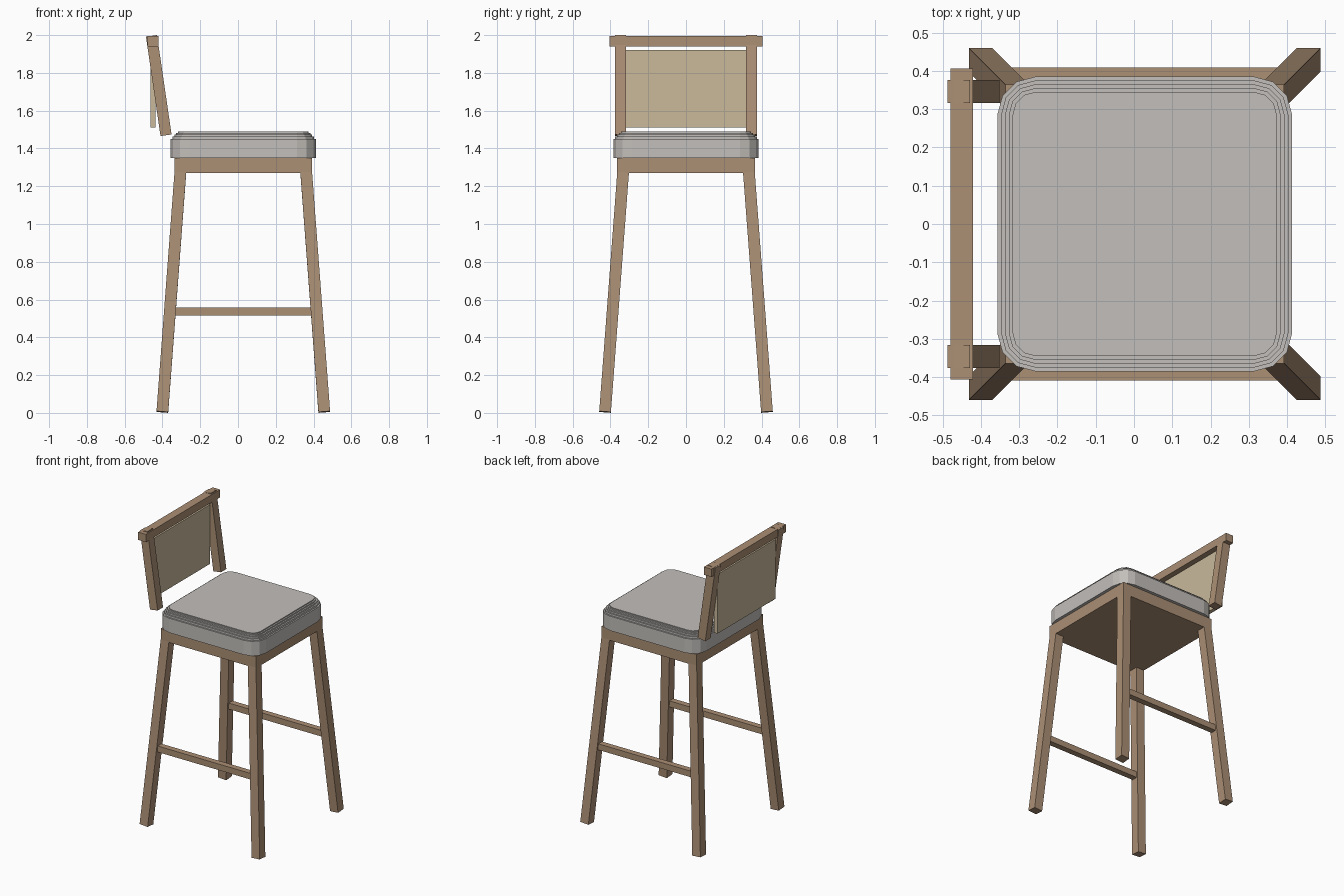
import bpy, bmesh, math
from mathutils import Vector

if "Cube" in bpy.data.objects:
    bpy.data.objects.remove(bpy.data.objects["Cube"])


def material(name, rgb):
    m = bpy.data.materials.new(name)
    m.diffuse_color = (*[(c / 255) ** 2.2 for c in rgb], 1)
    m.use_nodes = True
    m.node_tree.nodes["Principled BSDF"].inputs["Base Color"].default_value = m.diffuse_color
    return m


WOOD = material("warm wood", (170, 142, 116))
FABRIC = material("grey fabric", (193, 189, 185))
CANE = material("woven cane", (200, 184, 154))
CX = 0.028  # centre of the seat and legs in x


def finish(name, bm, mat):
    bmesh.ops.recalc_face_normals(bm, faces=bm.faces)
    me = bpy.data.meshes.new(name)
    bm.to_mesh(me)
    bm.free()
    me.materials.append(mat)
    ob = bpy.data.objects.new(name, me)
    bpy.context.collection.objects.link(ob)
    return ob


def box(name, lo, hi, mat):
    bm = bmesh.new()
    bmesh.ops.create_cube(bm, size=1)
    for v in bm.verts:
        v.co = [lo[i] + (v.co[i] + 0.5) * (hi[i] - lo[i]) for i in range(3)]
    return finish(name, bm, mat)


def beam(name, start, end, width, mat):
    """Square bar between two points with square-cut ends."""
    a, b = Vector(start), Vector(end)
    d = (b - a).normalized()
    u = Vector((1, 0, 0))
    u = (u - d * u.dot(d)).normalized()
    w = d.cross(u)
    bm = bmesh.new()
    bmesh.ops.create_cube(bm, size=1)
    for v in bm.verts:
        c = v.co.copy()
        v.co = a.lerp(b, c.z + 0.5) + (u * c.x + w * c.y) * width
    return finish(name, bm, mat)


# Seat frame
box("seat_frame", (CX - 0.364, -0.364, 1.27), (CX + 0.364, 0.364, 1.35), WOOD)

# Splayed legs
for sx, side in ((-1, "back"), (1, "front")):
    for sy, hand in ((-1, "right"), (1, "left")):
        beam(f"{side}_leg_{hand}", (CX + sx * 0.4285, sy * 0.4285, 0.005),
             (CX + sx * 0.331, sy * 0.331, 1.30), 0.062, WOOD)

# Side stretchers, back posts
for s, hand in ((-1, "right"), (1, "left")):
    y0, y1 = sorted((s * 0.368, s * 0.409))
    box(f"stretcher_{hand}", (CX - 0.38, y0, 0.515), (CX + 0.38, y1, 0.557), WOOD)
    beam(f"back_post_{hand}", (-0.381, s * 0.346, 1.47),
         (-0.458, s * 0.346, 1.996), 0.059, WOOD)

# Top rail and back panel
box("top_rail", (-0.479, -0.406, 1.94), (-0.421, 0.406, 1.994), WOOD)
box("back_panel", (-0.463, -0.318, 1.51), (-0.436, 0.318, 1.92), CANE)


# Cushion: rounded-corner outline rising in small steps
def outline(inset, z):
    r = 0.1 - inset
    pts = []
    for q, (sx, sy) in enumerate(((1, 1), (-1, 1), (-1, -1), (1, -1))):
        for k in range(4):
            t = math.radians(90 * q + 30 * k)
            pts.append((CX + sx * 0.285 + r * math.cos(t),
                        sy * 0.285 + r * math.sin(t), z))
    return pts


bm = bmesh.new()
tops = [1.35, 1.45, 1.463, 1.474, 1.483, 1.49]
rings = []
for i in range(5):
    for z in tops[i:i + 2]:
        rings.append([bm.verts.new(p) for p in outline(i * 0.01, z)])
for a, b in zip(rings, rings[1:]):
    for k in range(16):
        n = (k + 1) % 16
        bm.faces.new((a[k], a[n], b[n], b[k]))
bm.faces.new(rings[0])
bm.faces.new(rings[-1])
finish("seat_cushion", bm, FABRIC)
